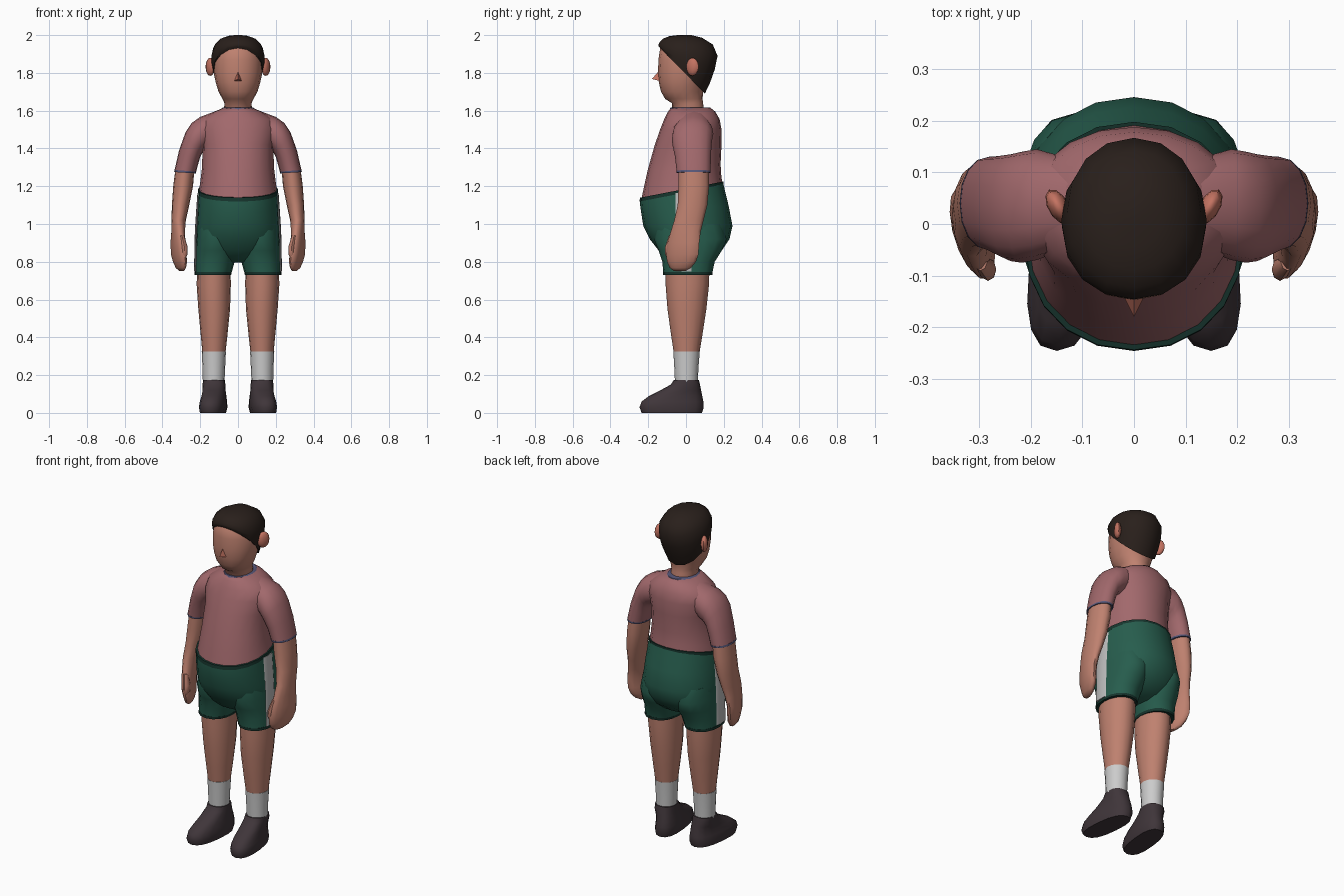
import bpy, bmesh
from math import cos, sin, pi, copysign, radians
from mathutils import Matrix

COLORS = {
    "skin": (.52, .22, .16), "ear_skin": (.55, .17, .12), "hair": (.022, .014, .011),
    "shirt_cloth": (.36, .14, .15), "shorts_cloth": (.02, .11, .075), "dark_trim": (.008, .035, .026),
    "blue_trim": (.10, .10, .20), "stripe_white": (.5, .5, .5), "sock_white": (.52, .52, .52),
    "shoe_leather": (.05, .036, .042),
}
MATS = {}
for key, rgb in COLORS.items():
    MATS[key] = bpy.data.materials.new(key)
    MATS[key].diffuse_color = (*rgb, 1)


def finish(bm, name, mat, angle=55):
    bmesh.ops.recalc_face_normals(bm, faces=bm.faces)
    me = bpy.data.meshes.new(name)
    bm.to_mesh(me)
    bm.free()
    me.materials.append(MATS[mat])
    ob = bpy.data.objects.new(name, me)
    bpy.context.collection.objects.link(ob)
    bpy.ops.object.select_all(action='DESELECT')
    ob.select_set(True)
    bpy.context.view_layer.objects.active = ob
    bpy.ops.object.shade_smooth_by_angle(angle=radians(angle))
    return ob


def se(v, p):
    return copysign(abs(v) ** (2 / p), v)


def loft(name, mat, rings, p=2.0, n=16, side=1):
    """Skin rings: (outer x, outer z, inner x, inner z, front y, back y, back z rise, back x lean)."""
    bm = bmesh.new()
    loops = []
    for r in rings:
        ax, az, bx, bz, yf, yb, dz, lean = (tuple(r) + (0, 0))[:8]
        loop = []
        for i in range(n):
            c, s = se(cos(2 * pi * i / n), p), se(sin(2 * pi * i / n), p)
            x = (ax + bx) / 2 + c * (ax - bx) / 2 + s * lean
            y = (yf + yb) / 2 + s * (yb - yf) / 2
            z = (az + bz) / 2 + c * (az - bz) / 2 + s * dz
            loop.append(bm.verts.new((side * x, y, z)))
        loops.append(loop)
    for a, b in zip(loops, loops[1:]):
        for i in range(n):
            j = (i + 1) % n
            bm.faces.new((a[i], a[j], b[j], b[i]))
    bm.faces.new(loops[0])
    bm.faces.new(loops[-1])
    return finish(bm, name, mat)


def centred(rows):
    """Rows (z, half width, front y, back y, back z rise) -> symmetric rings."""
    return [(w, z, -w, z, yf, yb, *rest) for z, w, yf, yb, *rest in rows]


def level(rows):
    """Rows (z, inner x, outer x, front y, back y, lean) -> level limb rings."""
    return [(xo, z, xi, z, yf, yb, 0, *rest) for z, xi, xo, yf, yb, *rest in rows]


# head and neck
loft("head", "skin", centred([
    (1.58, .075, -.07, .10), (1.64, .072, -.075, .09), (1.662, .082, -.11, .088),
    (1.70, .103, -.132, .09), (1.75, .118, -.144, .105), (1.80, .128, -.148, .125),
    (1.87, .131, -.146, .145), (1.93, .118, -.137, .14), (1.965, .08, -.10, .10)]), p=2.1)
# cap of hair, hairline sloping down to the nape
loft("hair", "hair", centred([
    (1.815, .131, -.145, .10, -.125), (1.85, .139, -.146, .128, -.10), (1.89, .141, -.140, .152, -.072),
    (1.935, .130, -.124, .167, -.045), (1.972, .10, -.09, .142, -.022),
    (1.993, .055, -.045, .085, -.007), (2.0, .015, 0, .03)]), p=2.1)
# nose
bm = bmesh.new()
v = [bm.verts.new(c) for c in ((0, -.14, 1.815), (-.02, -.14, 1.757), (.02, -.14, 1.757), (0, -.18, 1.768))]
for f in ((0, 1, 3), (1, 2, 3), (2, 0, 3), (0, 2, 1)):
    bm.faces.new([v[i] for i in f])
finish(bm, "nose", "ear_skin", 20)

# shirt body, collar
loft("shirt", "shirt_cloth", centred([
    (1.165, .208, -.238, .193, .043), (1.22, .2, -.225, .187, .035), (1.30, .19, -.203, .183, .015),
    (1.42, .188, -.165, .188), (1.50, .205, -.137, .188), (1.555, .19, -.115, .178),
    (1.595, .125, -.095, .155), (1.615, .078, -.08, .13)]), p=2.1, n=20)
loft("collar", "blue_trim", centred([
    (1.602, .092, -.088, .138), (1.618, .08, -.082, .128)]))

# shorts seat, waistband
loft("shorts_seat", "shorts_cloth", centred([
    (1.178, .211, -.243, .196, .043), (1.13, .214, -.243, .21, .03), (1.08, .217, -.238, .226, .015),
    (.99, .222, -.226, .246), (.92, .222, -.192, .23), (.86, .20, -.145, .19),
    (.82, .15, -.10, .14), (.795, .08, -.05, .08)]), p=2.15, n=20)
loft("waistband", "dark_trim", centred([
    (1.162, .213, -.246, .198, .043), (1.182, .213, -.244, .198, .043)]), p=2.15, n=20)

for s, tag in ((1, "left"), (-1, "right")):
    # ear, flaring outward to the back
    bm = bmesh.new()
    bmesh.ops.create_uvsphere(bm, u_segments=10, v_segments=8, radius=1, matrix=(
        Matrix.Translation((s * .147, .034, 1.832)) @ Matrix.Rotation(-s * .5, 4, 'Z')
        @ Matrix.Diagonal((.02, .037, .048, 1))))
    finish(bm, tag + "_ear", "ear_skin")

    # sleeve and cuff
    loft(tag + "_sleeve", "shirt_cloth", [
        (.12, 1.597, .15, 1.40, -.05, .13), (.20, 1.567, .178, 1.39, -.07, .145),
        (.245, 1.535, .19, 1.375, -.075, .14), (.278, 1.485, .20, 1.355, -.072, .135),
        (.312, 1.39, .21, 1.32, -.058, .132), (.336, 1.285, .222, 1.275, -.05, .13)], p=2.15, side=s)
    loft(tag + "_cuff", "blue_trim", [
        (.336, 1.286, .221, 1.277, -.051, .131), (.338, 1.275, .223, 1.268, -.05, .13)], p=2.15, side=s)

    # forearm with hand, thumb
    loft(tag + "_arm", "skin", level([
        (1.30, .23, .33, -.04, .122), (1.20, .238, .343, -.042, .124), (1.10, .258, .35, -.046, .115),
        (1.02, .276, .352, -.064, .095), (.96, .282, .352, -.083, .08, .01),
        (.90, .283, .352, -.10, .072, .02), (.84, .28, .348, -.108, .068, .024),
        (.80, .276, .338, -.102, .055, .022), (.768, .28, .325, -.088, .028, .016),
        (.752, .288, .31, -.065, 0, .008)]), n=14, side=s)
    loft(tag + "_thumb", "skin", level([
        (.94, .285, .31, -.09, -.06), (.88, .267, .30, -.11, -.065),
        (.84, .267, .298, -.11, -.068), (.82, .277, .292, -.10, -.08)]), n=8, side=s)

    # shorts leg, hem, side stripe
    loft(tag + "_shorts_leg", "shorts_cloth", level([
        (1.0, .02, .216, -.16, .19), (.92, .005, .223, -.17, .215), (.86, .004, .226, -.145, .19),
        (.80, .018, .228, -.125, .152), (.735, .036, .229, -.12, .138)]), p=2.2, side=s)
    loft(tag + "_hem", "dark_trim", level([
        (.745, .033, .231, -.122, .141), (.73, .036, .231, -.121, .139)]), p=2.2, side=s)
    loft(tag + "_stripe", "stripe_white", level([
        (z, x - .012, x, -.055, .03) for z, x in
        ((1.165, .215), (1.08, .221), (.99, .227), (.92, .23), (.85, .231), (.748, .233))]),
        p=3, n=8, side=s)

    # leg, sock, shoe
    loft(tag + "_leg", "skin", level([
        (.80, .04, .215, -.11, .125), (.68, .038, .219, -.108, .122), (.55, .042, .21, -.098, .108),
        (.42, .055, .198, -.08, .088), (.30, .068, .187, -.062, .068)]), side=s)
    loft(tag + "_sock", "sock_white", level([
        (.325, .064, .192, -.067, .073), (.24, .068, .188, -.062, .066), (.15, .072, .186, -.058, .062)]),
        side=s)
    loft(tag + "_shoe", "shoe_leather", level([
        (0, .067, .198, -.235, .085, -.016), (.03, .06, .203, -.246, .094, -.018),
        (.06, .062, .198, -.235, .092, -.018), (.09, .064, .19, -.195, .086, -.014),
        (.12, .066, .187, -.135, .08, -.008), (.15, .067, .187, -.08, .074),
        (.175, .069, .186, -.064, .068)]), p=2.5, side=s)
